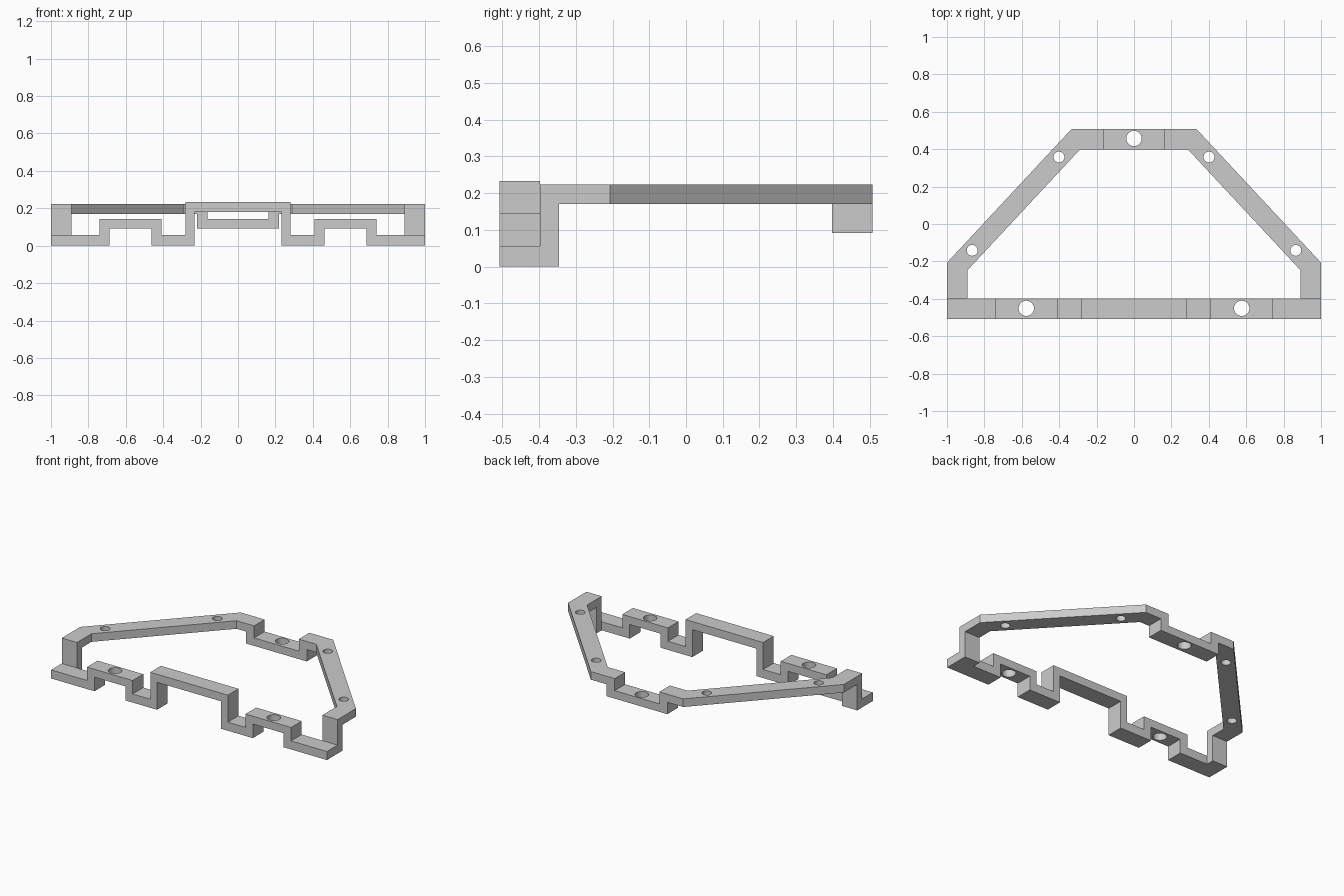
import bpy
import bmesh
from math import radians
from mathutils import Matrix, Vector

default_cube = bpy.data.objects.get("Cube")
if default_cube:
    bpy.data.objects.remove(default_cube, do_unlink=True)

grey = bpy.data.materials.new("plain grey")
grey.use_nodes = True
colour = (0.6, 0.6, 0.6, 1)
grey.diffuse_color = colour
grey.node_tree.nodes["Principled BSDF"].inputs["Base Color"].default_value = colour


def add_object(name, bm):
    bmesh.ops.recalc_face_normals(bm, faces=bm.faces)
    mesh = bpy.data.meshes.new(name)
    bm.to_mesh(mesh)
    bm.free()
    mesh.materials.append(grey)
    obj = bpy.data.objects.new(name, mesh)
    bpy.context.collection.objects.link(obj)
    return obj


def extrude(name, points, direction):
    """Solid made by sweeping a closed outline along a vector."""
    bm = bmesh.new()
    face = bm.faces.new([bm.verts.new(p) for p in points])
    swept = bmesh.ops.extrude_face_region(bm, geom=[face], use_keep_orig=True)
    moved = [g for g in swept["geom"] if isinstance(g, bmesh.types.BMVert)]
    bmesh.ops.translate(bm, verts=moved, vec=Vector(direction))
    return add_object(name, bm)


def combine(target, tool, operation):
    """Apply a boolean and discard the tool object."""
    tool.hide_render = True
    mod = target.modifiers.new("boolean", "BOOLEAN")
    mod.operation = operation
    mod.solver = "EXACT"
    mod.object = tool
    bpy.context.view_layer.update()
    graph = bpy.context.evaluated_depsgraph_get()
    result = bpy.data.meshes.new_from_object(target.evaluated_get(graph))
    target.modifiers.clear()
    target.data = result
    bpy.data.objects.remove(tool, do_unlink=True)


def drill(target, x, y, radius):
    bm = bmesh.new()
    bmesh.ops.create_cone(bm, cap_ends=True, segments=32, radius1=radius,
                          radius2=radius, depth=1, matrix=Matrix.Translation((x, y, 0)))
    combine(target, add_object("hole_cutter", bm), "DIFFERENCE")


def mirrored(half):
    """Complete a half outline with its reflection across x = 0."""
    return half + [(-x, z) for x, z in reversed(half)]


rail_back, arm_low, arm_top = -0.397, 0.170, 0.223
back_inner, back_outer = 0.398, 0.507

# Front rail: stepped strip with a tall centre bridge and two low bridges
upper = [(0.281, 0.233), (0.281, 0.056), (0.409, 0.056), (0.409, 0.144),
         (0.740, 0.144), (0.740, 0.056), (1, 0.056)]
lower = [(1, 0), (0.686, 0), (0.686, 0.092), (0.462, 0.092),
         (0.462, 0), (0.232, 0), (0.232, 0.180)]
front_rail = extrude("front_rail", [(x, -0.507, z) for x, z in mirrored(upper + lower)],
                     (0, rail_back + 0.507, 0))
for side in (1, -1):
    drill(front_rail, side * 0.576, -0.451, 0.041)

# Back bracket: shallow U hanging under the arm ends
bracket = [(0.162, 0.144), (0.162, arm_low), (0.220, arm_low), (0.220, 0.092)]
back_bracket = extrude("back_bracket", [(x, back_inner, z) for x, z in mirrored(bracket)],
                       (0, back_outer - back_inner, 0))
drill(back_bracket, 0, 0.457, 0.041)

# Side arms: flat angled bars, each with a post behind the front rail
plan = [(0.890, rail_back), (1, rail_back), (1, -0.207), (0.335, back_outer),
        (0.162, back_outer), (0.162, back_inner), (0.289, back_inner), (0.890, -0.247)]
post = [(0.890, rail_back), (1, rail_back), (1, -0.345), (0.890, -0.345)]
parts = [front_rail, back_bracket]
for side, label in ((1, "left"), (-1, "right")):
    arm = extrude("arm_" + label, [(side * x, y, arm_low) for x, y in plan],
                  (0, 0, arm_top - arm_low))
    leg = extrude("post_" + label, [(side * x, y, 0) for x, y in post], (0, 0, arm_low))
    combine(arm, leg, "UNION")
    bm = bmesh.new()
    bm.from_mesh(arm.data)
    bmesh.ops.remove_doubles(bm, verts=bm.verts, dist=0.0001)
    bmesh.ops.dissolve_limit(bm, angle_limit=radians(1), verts=bm.verts, edges=bm.edges)
    bm.to_mesh(arm.data)
    bm.free()
    for x, y in ((0.401, 0.358), (0.865, -0.141)):
        drill(arm, side * x, y, 0.029)
    parts.append(arm)

# Round hole walls, crisp bar edges
bpy.ops.object.select_all(action="DESELECT")
for obj in parts:
    obj.select_set(True)
bpy.context.view_layer.objects.active = front_rail
bpy.ops.object.shade_smooth_by_angle(angle=radians(30))
